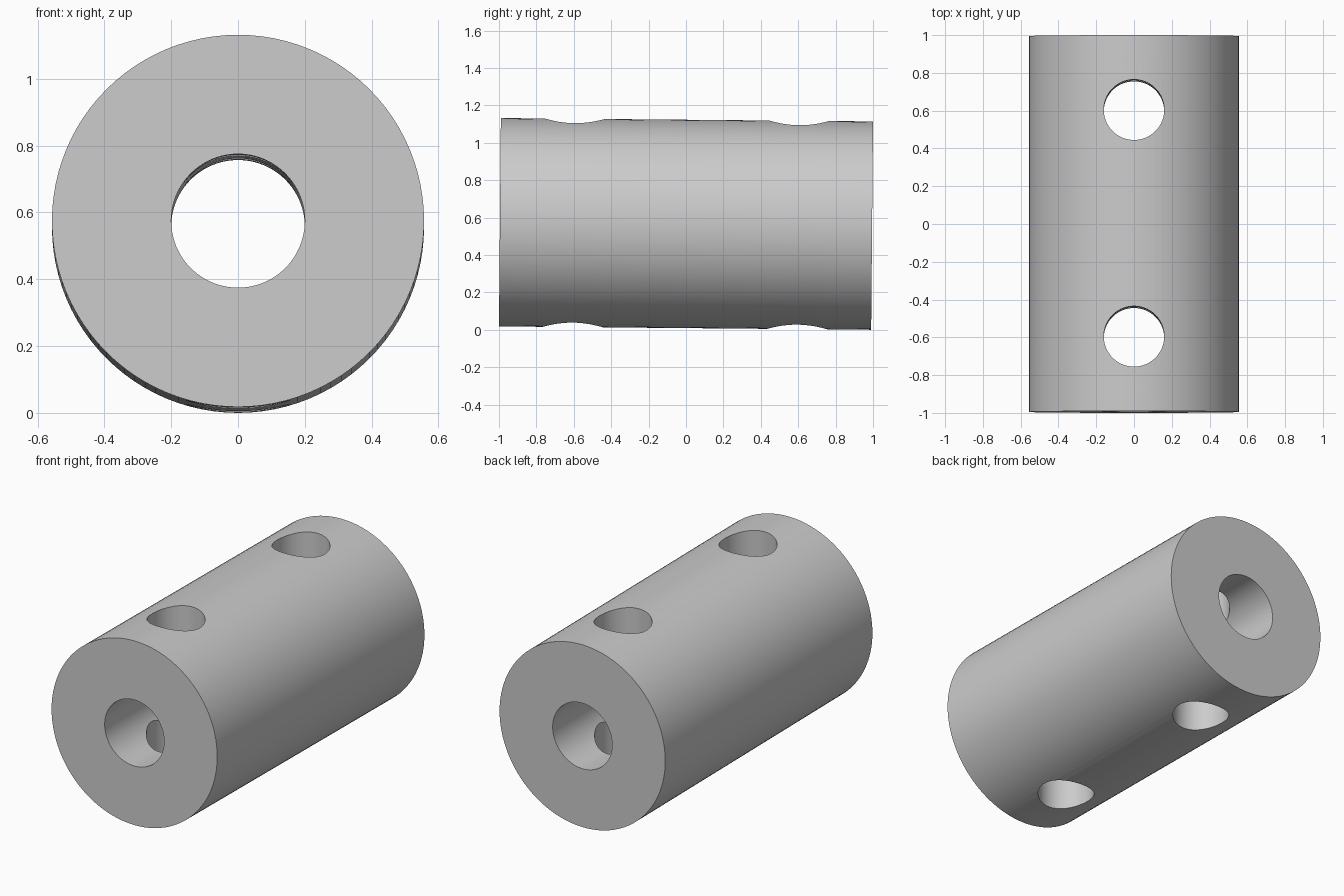
import bpy
import math
from mathutils import Matrix

default = bpy.data.objects.get("Cube")
if default:
    bpy.data.objects.remove(default, do_unlink=True)

RADIUS, LENGTH, TILT = 0.557, 1.99, 0.009
BORE_RADIUS, PIN_RADIUS, PIN_OFFSET = 0.2, 0.16, 0.6

# Plain grey metal
grey = bpy.data.materials.new("grey metal")
grey.use_nodes = True
colour = (0.6, 0.6, 0.6, 1)
grey.diffuse_color = colour
grey.node_tree.nodes["Principled BSDF"].inputs["Base Color"].default_value = colour


def cylinder(name, radius, depth, y=0, along_y=False):
    bpy.ops.mesh.primitive_cylinder_add(vertices=96, radius=radius, depth=depth)
    obj = bpy.context.object
    obj.name = name
    turn = Matrix.Rotation(math.pi / 2 if along_y else 0, 4, "X")
    obj.data.transform(Matrix.Translation((0, y, 0)) @ turn)
    obj.data.materials.append(grey)
    return obj


# Solid sleeve, with cutters for the long bore and the two cross holes
sleeve = cylinder("sleeve", RADIUS, LENGTH, along_y=True)
cutters = [cylinder("bore_cutter", BORE_RADIUS, LENGTH + 1, along_y=True)]
for side, sign in (("front", -1), ("back", 1)):
    cutters.append(cylinder(side + "_hole_cutter", PIN_RADIUS, 2, sign * PIN_OFFSET))

bpy.ops.object.select_all(action="DESELECT")
sleeve.select_set(True)
bpy.context.view_layer.objects.active = sleeve
for cutter in cutters:
    cutter.hide_render = True
    mod = sleeve.modifiers.new(cutter.name, "BOOLEAN")
    mod.operation = "DIFFERENCE"
    mod.solver = "EXACT"
    mod.object = cutter
    bpy.ops.object.modifier_apply(modifier=mod.name)
for cutter in cutters:
    bpy.data.objects.remove(cutter, do_unlink=True)

# Front end sits slightly higher than the back
height = RADIUS * math.cos(TILT) + LENGTH / 2 * math.sin(TILT)
sleeve.data.transform(Matrix.Translation((0, 0, height)) @ Matrix.Rotation(-TILT, 4, "X"))
bpy.ops.object.shade_smooth_by_angle(angle=math.radians(30))
